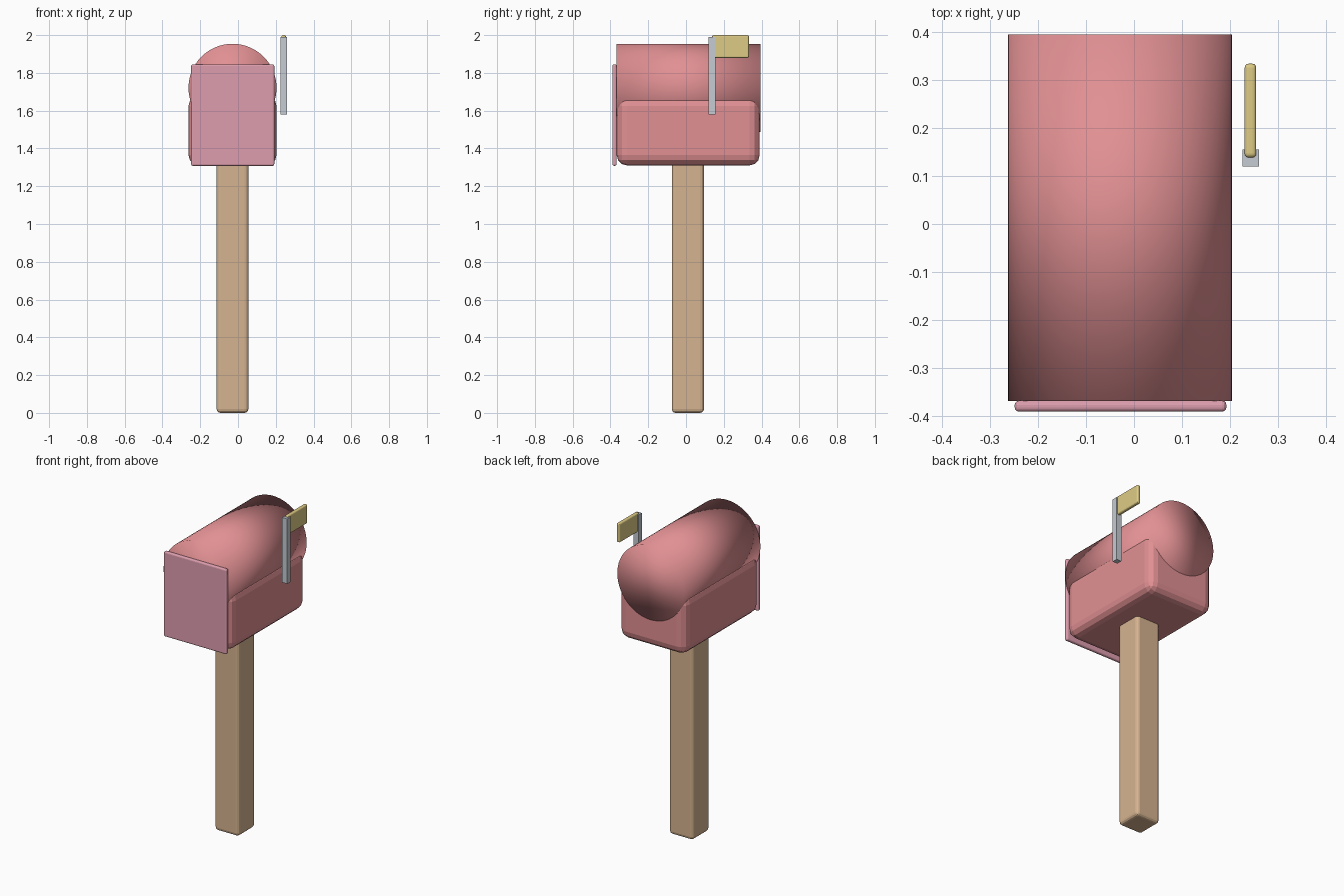
import bpy
import bmesh
from mathutils import Matrix, Vector

default = bpy.data.objects.get("Cube")
if default:
    bpy.data.objects.remove(default, do_unlink=True)


def material(name, rgb):
    linear = [(c / 255 / 12.92) if c < 11 else ((c / 255 + 0.055) / 1.055) ** 2.4 for c in rgb]
    mat = bpy.data.materials.new(name)
    mat.use_nodes = True
    mat.diffuse_color = (*linear, 1)
    mat.node_tree.nodes["Principled BSDF"].inputs["Base Color"].default_value = (*linear, 1)
    return mat


def finish(name, bm, mat):
    mesh = bpy.data.meshes.new(name)
    bm.to_mesh(mesh)
    bm.free()
    mesh.materials.append(mat)
    obj = bpy.data.objects.new(name, mesh)
    bpy.context.collection.objects.link(obj)
    return obj


def box(name, low, high, mat, bevel=0, segments=3):
    """Box between two corners with optionally rounded edges."""
    low, high = Vector(low), Vector(high)
    bm = bmesh.new()
    bmesh.ops.create_cube(bm, size=1, matrix=Matrix.Translation((low + high) / 2)
                          @ Matrix.Diagonal((*(high - low), 1)))
    obj = finish(name, bm, mat)
    if bevel:
        mod = obj.modifiers.new("rounded_edges", "BEVEL")
        mod.width = bevel
        mod.segments = segments
    return obj


red = material("soft red", (225, 144, 147))
pink = material("dusty pink", (222, 158, 175))
wood = material("light wood", (214, 180, 144))
yellow = material("pale yellow", (222, 203, 133))
metal = material("grey metal", (198, 204, 211))

# Post and lower body
box("post", (-0.113, -0.075, 0), (0.055, 0.095, 1.33), wood, 0.02)
box("lower_body", (-0.262, -0.367, 1.31), (0.204, 0.39, 1.68), red, 0.055)

# Rounded roof: a full barrel, its lower half sunk in the body
bm = bmesh.new()
bmesh.ops.create_cone(bm, cap_ends=True, segments=64, radius1=0.233, radius2=0.233, depth=0.762,
                      matrix=Matrix.Translation((-0.029, 0.013, 1.721))
                      @ Matrix.Rotation(1.5707963, 4, "X"))
for face in bm.faces:
    face.smooth = True
finish("barrel_roof", bm, red)

# Door plate, flag pole and flag
box("door", (-0.248, -0.39, 1.308), (0.192, -0.367, 1.845), pink, 0.009)
box("flag_pole", (0.225, 0.12, 1.58), (0.26, 0.155, 1.99), metal)
box("flag", (0.23, 0.138, 1.88), (0.254, 0.333, 2.0), yellow, 0.008)
